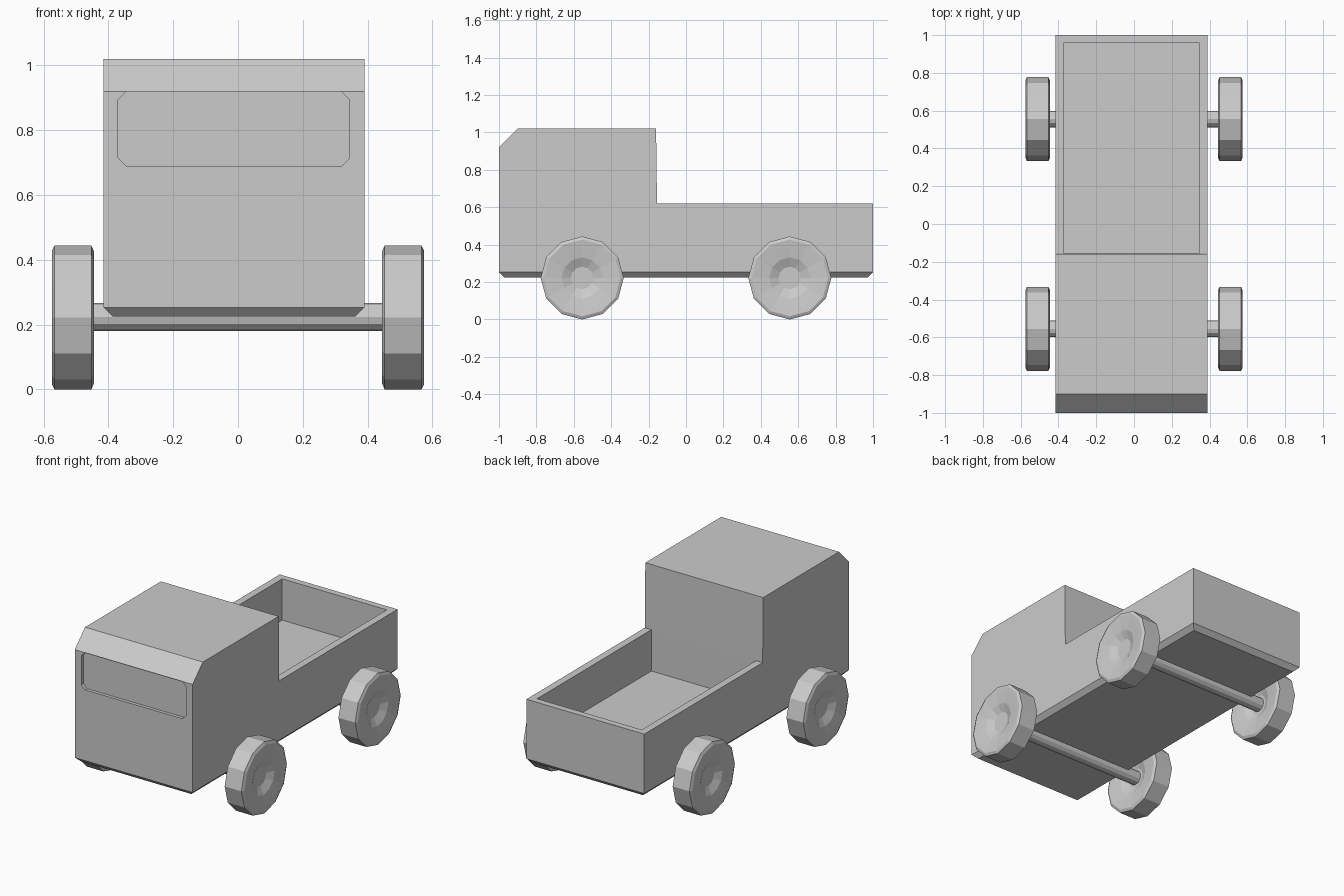
import bpy, bmesh, math

if "Cube" in bpy.data.objects:
    bpy.data.objects.remove(bpy.data.objects["Cube"])

X0, X1 = -0.415, 0.39      # body sides
WHEEL_R = 0.222


def finish(bm, name):
    bmesh.ops.recalc_face_normals(bm, faces=bm.faces)
    mesh = bpy.data.meshes.new(name)
    bm.to_mesh(mesh)
    bm.free()
    obj = bpy.data.objects.new(name, mesh)
    bpy.context.collection.objects.link(obj)
    return obj


def prism(points, offset):
    """Extrude a closed outline of 3D points along an offset."""
    bm = bmesh.new()
    face = bm.faces.new([bm.verts.new(p) for p in points])
    ext = bmesh.ops.extrude_face_region(bm, geom=[face])
    verts = [g for g in ext["geom"] if isinstance(g, bmesh.types.BMVert)]
    bmesh.ops.translate(bm, verts=verts, vec=offset)
    bmesh.ops.recalc_face_normals(bm, faces=bm.faces)
    return bm


def cut(target, cutter):
    cutter.hide_render = True
    cutter.hide_set(True)
    mod = target.modifiers.new(cutter.name, 'BOOLEAN')
    mod.operation = 'DIFFERENCE'
    mod.solver = 'EXACT'
    mod.object = cutter


def lathe_x(name, profile, x, y, z, sides=12):
    """Spin (radius, x) points round the x axis."""
    bm = bmesh.new()
    rings = []
    for r, px in profile:
        rings.append([bm.verts.new((x + px,
                                    y + r * math.cos(2 * math.pi * i / sides),
                                    z + r * math.sin(2 * math.pi * i / sides)))
                      for i in range(sides)])
    for a, b in zip(rings, rings[1:]):
        for i in range(sides):
            j = (i + 1) % sides
            bm.faces.new((a[i], a[j], b[j], b[i]))
    bm.faces.new(rings[0])
    bm.faces.new(rings[-1])
    return finish(bm, name)


# Body: side profile with cab and bed, chamfered round the underside
side = [(-1, 0.225), (1, 0.225), (1, 0.62), (-0.155, 0.62),
        (-0.16, 1.02), (-0.9, 1.02), (-1, 0.92)]
bm = prism([(X0, y, z) for y, z in side], (X1 - X0, 0, 0))
low = [e for e in bm.edges if all(v.co.z < 0.23 for v in e.verts)]
bmesh.ops.bevel(bm, geom=low, offset=0.028, segments=1, affect='EDGES')
body = finish(bm, "truck_body")

# Open cargo bed
bed = [(-0.37, -0.155), (0.345, -0.155), (0.345, 0.96), (-0.37, 0.96)]
cut(body, finish(prism([(x, y, 0.365) for x, y in bed], (0, 0, 0.4)),
                 "cargo_bed_cutter"))

# Recessed windscreen with clipped corners
l, r, b, t, c = -0.37, 0.345, 0.69, 0.919, 0.025
pane = [(l + c, b), (r - c, b), (r, b + c), (r, t - c),
        (r - c, t), (l + c, t), (l, t - c), (l, b + c)]
cut(body, finish(prism([(x, -1.1, z) for x, z in pane], (0, 0.12, 0)),
                 "windscreen_cutter"))

# Wheels with dished hubs, and axles
half = [(0.06, 0.03), (0.11, 0.052), (0.165, 0.06), (0.205, 0.065), (0.222, 0.057)]
tyre = half + [(r, -x) for r, x in reversed(half)]
for place, y in (("front", -0.555), ("rear", 0.555)):
    lathe_x(place + "_axle", [(0.043, -0.485), (0.043, 0.485)], 0, y, 0.223)
    for hand, x in (("left", 0.51), ("right", -0.51)):
        lathe_x(f"{place}_{hand}_wheel", tyre, x, y, WHEEL_R)
